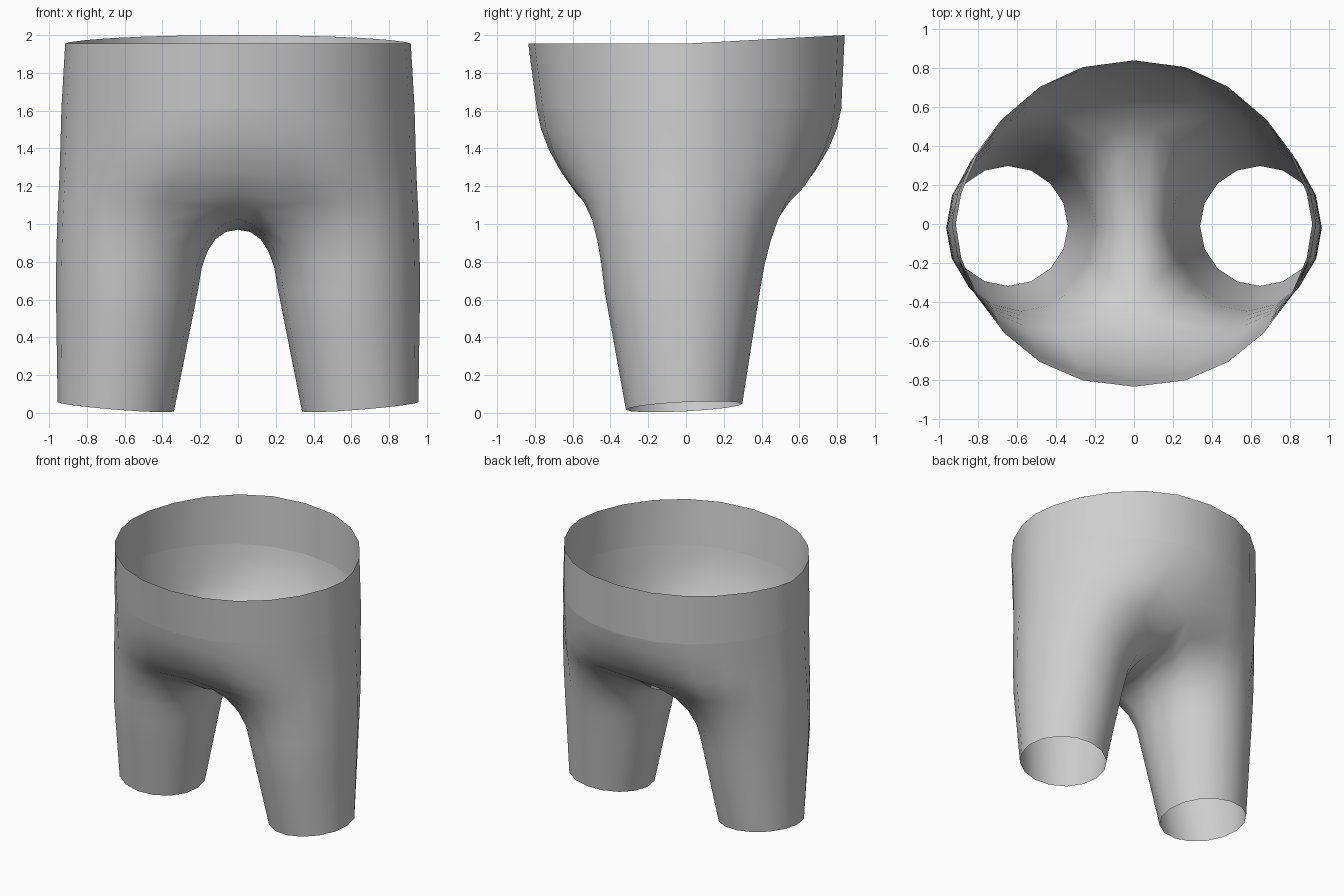
import bpy
import bmesh
from math import sin, cos, pi
from mathutils import Vector

cube = bpy.data.objects.get("Cube")
if cube:
    bpy.data.objects.remove(cube, do_unlink=True)

HALF = 12           # waist segments on each side
LEG = 16            # segments around a leg
CROTCH = LEG - HALF  # segments across the crotch

fabric = bpy.data.materials.new("grey_fabric")
fabric.use_nodes = True
colour = (0.62, 0.62, 0.62, 1)
fabric.diffuse_color = colour
fabric.node_tree.nodes["Principled BSDF"].inputs["Base Color"].default_value = colour


def half_ring(z, rx, front, back):
    """Half oval from the front centre round the left side to the back centre,
    a little leaner at the back corners."""
    pts = []
    for j in range(HALF + 1):
        t = pi * (j / HALF - 0.5)
        x = 0 if j in (0, HALF) else rx * cos(t) ** 0.92
        y = back * sin(t) ** 1.23 if t > 0 else -front * sin(-t) ** 1.15
        pts.append(Vector((x, y, z)))
    return pts


def leg_ring(z, cx, cy, rx, ry):
    """Closed oval round one leg, its middle waist column facing outwards."""
    angles = [2 * pi * (j - HALF / 2) / LEG for j in range(LEG)]
    return [Vector((cx + rx * cos(a), cy + ry * sin(a), z)) for a in angles]


def blend(start, control, end, s):
    """Row of points at s along quadratic curves between three rows."""
    return [a * (1 - s) ** 2 + b * 2 * s * (1 - s) + c * s * s
            for a, b, c in zip(start, control, end)]


def add_row(bm, pts):
    return [bm.verts.new(p) for p in pts]


def skin(bm, upper, lower, closed):
    """Join two rows of vertices with quads."""
    n = len(upper)
    for j in range(n if closed else n - 1):
        k = (j + 1) % n
        bm.faces.new((upper[j], lower[j], lower[k], upper[k]))


def finish(bm, name):
    mesh = bpy.data.meshes.new(name)
    bm.to_mesh(mesh)
    bm.free()
    mesh.materials.append(fabric)
    for p in mesh.polygons:
        p.use_smooth = True
    obj = bpy.data.objects.new(name, mesh)
    bpy.context.collection.objects.link(obj)
    mirror = obj.modifiers.new("mirror", "MIRROR")
    mirror.use_clip = True
    mirror.merge_threshold = 0.001


# Waistband, its top edge rising towards the back
band_base = half_ring(1.61, 0.935, 0.79, 0.822)
band_top = half_ring(1.955, 0.915, 0.835, 0.84)
for p in band_top:
    p.z += 0.045 * max(0, p.y / 0.84)
bm = bmesh.new()
skin(bm, add_row(bm, band_top), add_row(bm, band_base), False)
finish(bm, "waistband")

# Guide ovals of the leg
bend = leg_ring(0.97, 0.57, -0.01, 0.392, 0.455)
for p in bend:
    p.z += 0.09 * abs(p.y)
thigh = leg_ring(0.65, 0.588, -0.02, 0.376, 0.412)
hem = leg_ring(0.033, 0.647, -0.01, 0.308, 0.308)
for p in hem:
    p.z = max(0, p.z + 0.08 * (p.x - 0.647) + 0.05 * p.y)

# Seam between hips and leg, lying on the line from waistband to thigh
seam = []
for a, b in zip(band_base, thigh):
    p = a.lerp(b, 0.43)
    seam.append(Vector((p.x, p.y * (1.04 if p.y > 0 else 1), 1.2)))
seam[0] = Vector((0, -0.58, 1.16))
seam[HALF] = Vector((0, 0.59, 1.16))

# Hips, bulging a little and then running in to the seam
hip = [Vector((p.x * 1.005, p.y * 0.97, 1.4)) for p in band_base]
bm = bmesh.new()
row = add_row(bm, band_base)
for s in (0.25, 0.5, 0.75, 1):
    below = add_row(bm, blend(band_base, hip, seam, s))
    skin(bm, row, below, False)
    row = below

# Crotch seam, sagging from back to front
for i in range(1, CROTCH):
    a = pi * i / CROTCH
    seam.append(Vector((0, 0.585 * cos(a), 1.16 - 0.19 * sin(a))))
row = row + add_row(bm, seam[HALF + 1:])

# Upper leg curving from the seam, then lower leg down to the slanted hem
rings = [blend(seam, bend, thigh, s) for s in (0.2, 0.4, 0.6, 0.8, 1)]
for s in (0.33, 0.67, 1):
    rings.append([a.lerp(b, s) for a, b in zip(thigh, hem)])
for pts in rings:
    below = add_row(bm, pts)
    skin(bm, row, below, True)
    row = below
finish(bm, "shorts_body")
